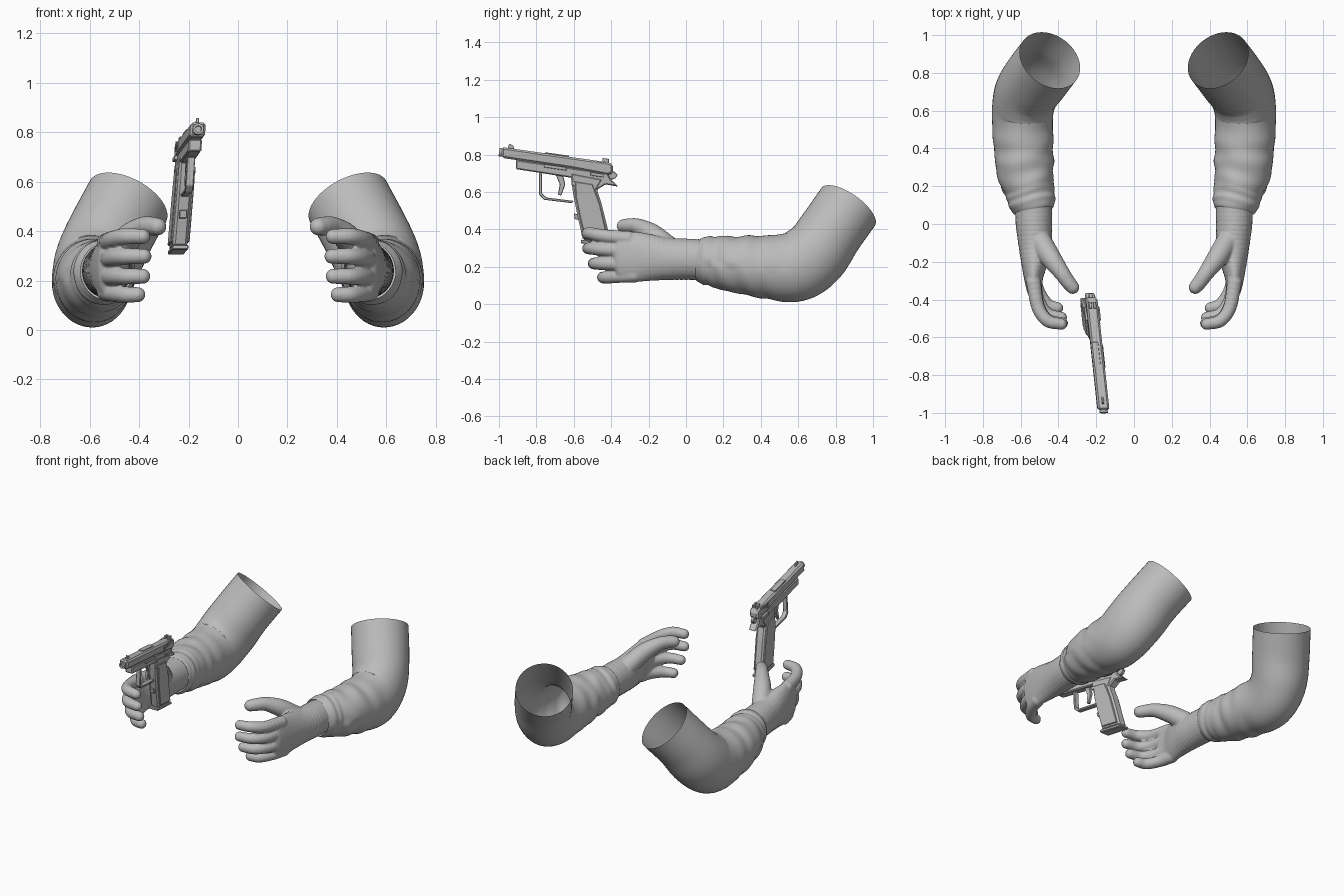
import bpy, bmesh, math
from mathutils import Vector, Matrix

cube = bpy.data.objects.get("Cube")
if cube:
    bpy.data.objects.remove(cube)

grey = bpy.data.materials.new("plain grey")
grey.use_nodes = True
grey.diffuse_color = (0.5, 0.5, 0.5, 1)
grey.node_tree.nodes["Principled BSDF"].inputs["Base Color"].default_value = (0.5, 0.5, 0.5, 1)


def finish(name, bm, smooth=False):
    bmesh.ops.recalc_face_normals(bm, faces=bm.faces)
    mesh = bpy.data.meshes.new(name)
    bm.to_mesh(mesh)
    bm.free()
    mesh.materials.append(grey)
    if smooth:
        mesh.shade_smooth()
    ob = bpy.data.objects.new(name, mesh)
    bpy.context.collection.objects.link(ob)
    return ob


def spline(keys, steps):
    """Smooth interpolation through rows of numbers."""
    rows = [Vector(k) for k in keys]
    rows = [rows[0] * 2 - rows[1]] + rows + [rows[-1] * 2 - rows[-2]]
    out = []
    for a, b, c, d in zip(rows, rows[1:], rows[2:], rows[3:]):
        for i in range(steps):
            t = i / steps
            out.append(0.5 * (2 * b + (c - a) * t + (2 * a - 5 * b + 4 * c - d) * t * t
                              + (3 * b - a - 3 * c + d) * t ** 3))
    return out + [rows[-2]]


# ---------- Sleeves: open tubes with cloth folds ----------
SLEEVE = [(.445, .867, .52, .175, .175), (.515, .775, .39, .175, .175),
          (.57, .69, .27, .17, .185), (.59, .58, .20, .162, .188),
          (.585, .42, .20, .158, .168), (.575, .28, .212, .15, .153),
          (.55, .17, .225, .13, .138), (.537, .1, .235, .12, .128),
          (.532, .07, .238, .106, .114)]


def fold(y, a):
    """Radius factor for slanted wrinkles, strongest on the forearm."""
    forearm = math.exp(-((y - .27) / .2) ** 2)
    cuff = math.exp(-((y - .13) / .05) ** 2)
    slant = math.sin(48 * y + 2.2 * math.sin(a + .6)) * math.sin(1.5 * a + 9 * y)
    return 1 + .035 * forearm * slant + .022 * cuff * math.sin(125 * y + math.sin(2 * a))


def sleeve(name, side, segs=48):
    rings = spline(SLEEVE, 9)
    bm = bmesh.new()
    loops = []
    for i, r in enumerate(rings):
        before, after = rings[max(i - 1, 0)], rings[min(i + 1, len(rings) - 1)]
        t = Vector((before - after)[:3]).normalized()
        across = t.cross(Vector((0, 0, 1))).normalized()
        up = across.cross(t)
        loop = []
        for j in range(segs):
            a = math.tau * j / segs
            p = Vector(r[:3]) + (across * math.cos(a) * r[3] + up * math.sin(a) * r[4]) * fold(r[1], a)
            loop.append(bm.verts.new((p.x * side, p.y, p.z)))
        loops.append(loop)
    for p, q in zip(loops, loops[1:]):
        for j in range(segs):
            k = (j + 1) % segs
            bm.faces.new((p[j], p[k], q[k], q[j]))
    finish(name, bm, True)


# ---------- Gloved hands: overlapping ellipsoids fused together ----------
PALM = [(.532, .09, .238, .1, .11), (.53, 0, .24, .098, .112), (.525, -.1, .242, .09, .115),
        (.527, -.2, .25, .072, .128), (.532, -.28, .253, .052, .136), (.528, -.34, .257, .042, .13)]
THUMB = [(.49, -.1, .31, .06), (.44, -.18, .375, .055), (.385, -.255, .415, .043),
         (.35, -.305, .42, .039), (.325, -.335, .418, .036)]
# knuckle height, tip height, shortening, tip x
FINGERS = [(.352, .378, 0, .385), (.286, .298, .005, .38), (.215, .217, .035, .385), (.155, .143, .085, .405)]


def blob(bm, centre, scale):
    m = Matrix.Translation(centre) @ Matrix.Diagonal((*scale, 1))
    bmesh.ops.create_icosphere(bm, subdivisions=3, radius=1, matrix=m)


def hand(name, side):
    bm = bmesh.new()
    for x, y, z, rx, rz in spline(PALM, 4):
        blob(bm, (x * side, y, z), (rx, .05, rz))
    digits = [THUMB]
    for z0, z1, short, tip in FINGERS:
        mid = (z0 + z1) / 2
        digits.append([(.532, -.31 + short * .4, z0, .04), (.508, -.44 + short, mid, .036),
                       (.458, -.512 + short, z1, .034), (tip, -.53 + short, z1, .031)])
    for keys in digits:
        for x, y, z, r in spline(keys, 5):
            blob(bm, (x * side, y, z), (r, r, r))
    ob = finish(name, bm, True)
    fuse = ob.modifiers.new("fuse", 'REMESH')
    fuse.mode = 'VOXEL'
    fuse.voxel_size = .0065
    fuse.use_smooth_shade = True
    relax = ob.modifiers.new("relax", 'SMOOTH')
    relax.iterations = 5


for label, side in (("left", 1), ("right", -1)):
    sleeve(label + "_sleeve", side)
    hand(label + "_glove", side)


# ---------- Pistol: side profiles given depth, then leaned into place ----------
def lean(bm):
    for v in bm.verts:
        v.co.x += -.225 - .1 * (v.co.y + .42) + .06 * (v.co.z - .7)


def plate(name, pts, width, off=0, bevel=.006):
    bm = bmesh.new()
    a, b = ([bm.verts.new((off + s * width / 2, y, z)) for y, z in pts] for s in (-1, 1))
    bm.faces.new(a)
    bm.faces.new(b)
    for i in range(len(pts)):
        j = (i + 1) % len(pts)
        bm.faces.new((a[i], a[j], b[j], b[i]))
    bmesh.ops.recalc_face_normals(bm, faces=bm.faces)
    if bevel:
        bmesh.ops.bevel(bm, geom=bm.edges[:], offset=bevel, segments=1, affect='EDGES', clamp_overlap=True)
    lean(bm)
    return finish(name, bm)


def box(name, y, z, length, height, width, off=0):
    """Box that follows the slope of the slide."""
    d, s = length / 2, .072 * length
    plate(name, [(y - d, z + s - height / 2), (y + d, z - s - height / 2),
                 (y + d, z - s + height / 2), (y - d, z + s + height / 2)], width, off, .0015)


plate("slide", [(-.985, .84), (-.41, .757), (-.39, .745), (-.39, .7), (-.42, .69),
                (-.62, .728), (-.985, .782)], .062, 0, .01)
plate("frame", [(-.91, .772), (-.42, .7), (-.4, .665), (-.36, .628), (-.43, .64),
                (-.476, .612), (-.615, .676), (-.91, .722)], .054)
plate("grip", [(-.62, .705), (-.44, .67), (-.476, .612), (-.452, .54), (-.42, .41),
               (-.4, .318), (-.55, .34), (-.575, .45), (-.602, .58)], .06, 0, .01)
plate("magazine_base", [(-.562, .345), (-.393, .322), (-.39, .304), (-.562, .326)], .066, 0, .004)
plate("trigger_guard", [(-.785, .7), (-.785, .585), (-.76, .558), (-.61, .54), (-.6, .552),
                        (-.745, .57), (-.77, .592), (-.77, .7)], .032, 0, .003)
plate("trigger", [(-.7, .7), (-.675, .64), (-.685, .585), (-.667, .58), (-.645, .64), (-.66, .7)], .018, 0, .003)
plate("hammer", [(-.43, .7), (-.385, .71), (-.365, .69), (-.38, .67), (-.43, .66)], .02, 0, .003)
plate("front_sight", [(-.955, .83), (-.915, .826), (-.925, .848), (-.945, .858)], .01, 0, .001)
plate("front_catch", [(-.6, .485), (-.575, .48), (-.57, .45), (-.595, .455)], .03, 0, .002)
box("ejection_port", -.69, .797, .13, .012, .034, -.008)

# Parts found on both flanks
for label, s in (("left", 1), ("right", -1)):
    plate(label + "_grip_panel", [(-.592, .655), (-.5, .64), (-.485, .6), (-.46, .53), (-.43, .4),
                                  (-.415, .34), (-.54, .358), (-.565, .46), (-.588, .57)], .012, s * .032, .003)
    box(label + "_rear_sight", -.43, .768, .035, .022, .014, s * .012)
    box(label + "_safety_lever", -.475, .692, .07, .018, .014, s * .034)
    for i in range(6):
        y = -.53 + i * .018
        plate(f"{label}_serration_{i + 1}", [(y, .762), (y + .007, .761), (y + .007, .722), (y, .723)],
              .004, s * .031, 0)
box("slide_stop", -.7, .732, .12, .018, .012, .031)
box("magazine_button", -.6, .645, .022, .022, .012, .032)

# Barrel with a hollow muzzle
bm = bmesh.new()
turn = Matrix.Translation((0, -.95, .806)) @ Matrix.Rotation(math.radians(82), 4, 'X')
bmesh.ops.create_cone(bm, cap_ends=True, segments=20, radius1=.022, radius2=.022, depth=.1, matrix=turn)
muzzle = min(bm.faces, key=lambda f: f.calc_center_median().y)
bmesh.ops.inset_region(bm, faces=[muzzle], thickness=.009)
bmesh.ops.inset_region(bm, faces=[muzzle], thickness=.001, depth=-.05)
lean(bm)
finish("barrel", bm)
